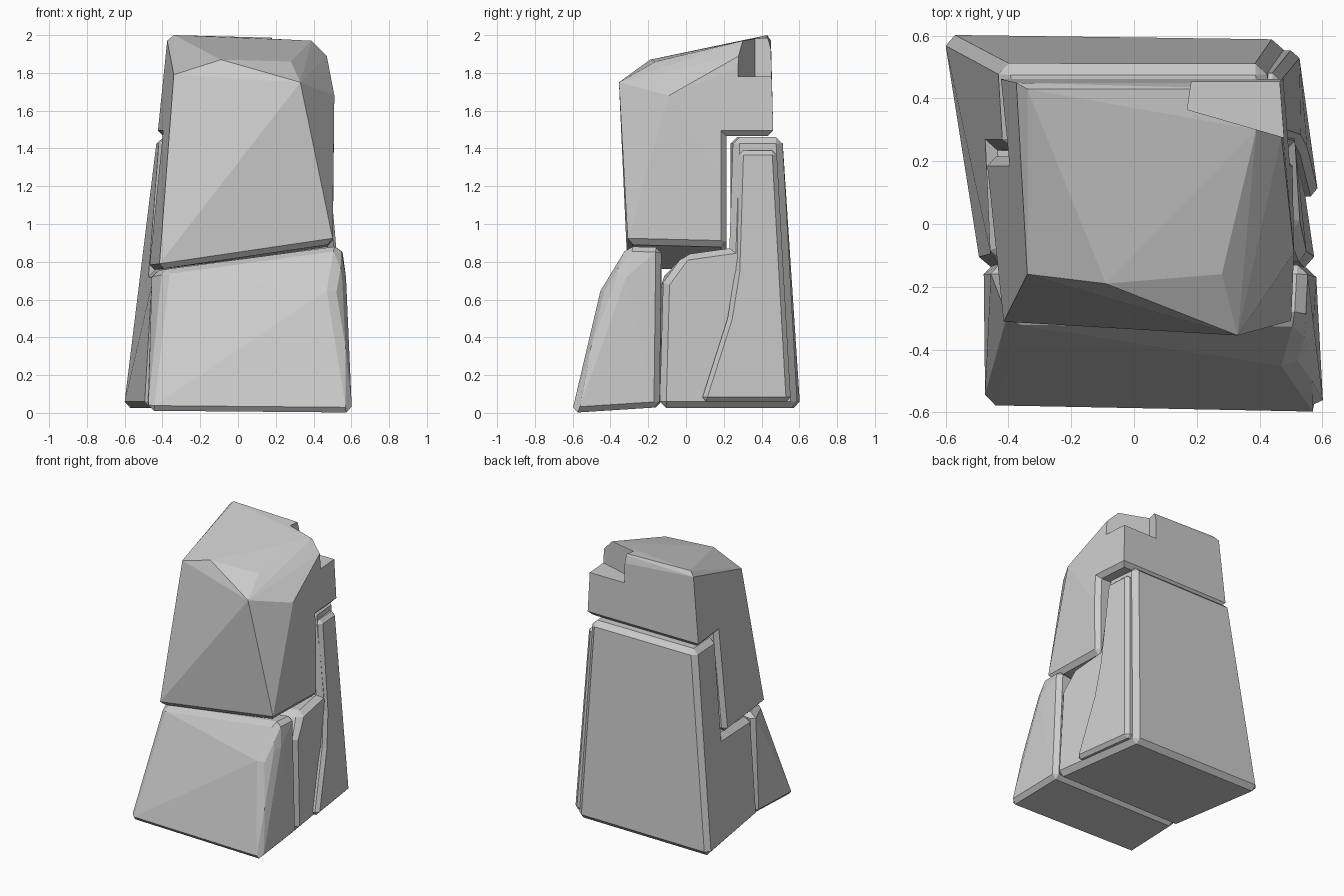
import bpy, bmesh

if "Cube" in bpy.data.objects:
    bpy.data.objects.remove(bpy.data.objects["Cube"])


def finish(bm, name, width, z_limit=9.0):
    """Chamfer the sharp convex edges and make the object."""
    bmesh.ops.recalc_face_normals(bm, faces=bm.faces)
    edges = [e for e in bm.edges if len(e.link_faces) == 2 and e.is_convex
             and e.calc_face_angle(0) > 0.6
             and max(v.co.z for v in e.verts) < z_limit]
    if width:
        bmesh.ops.bevel(bm, geom=edges, offset=width, offset_type='OFFSET',
                        segments=1, profile=0.5, affect='EDGES', clamp_overlap=True)
    me = bpy.data.meshes.new(name)
    bm.to_mesh(me)
    bm.free()
    ob = bpy.data.objects.new(name, me)
    bpy.context.collection.objects.link(ob)
    return ob


def hull(points):
    bm = bmesh.new()
    verts = [bm.verts.new(p) for p in points]
    res = bmesh.ops.convex_hull(bm, input=verts)
    junk = set(res['geom_interior'] + res['geom_unused'])
    bmesh.ops.delete(bm, geom=[g for g in junk if isinstance(g, bmesh.types.BMVert)],
                     context='VERTS')
    bmesh.ops.dissolve_limit(bm, angle_limit=0.03, verts=bm.verts, edges=bm.edges)
    return bm


def loft(left, right):
    """Bridge a left and a right side profile into a closed block."""
    bm = bmesh.new()
    a = [bm.verts.new(p) for p in left]
    b = [bm.verts.new(p) for p in right]
    bm.faces.new(a)
    bm.faces.new(b[::-1])
    n = len(a)
    for i in range(n):
        j = (i + 1) % n
        bm.faces.new((a[i], b[i], b[j], a[j]))
    return bm


def cut(ob, cutter_bm):
    """Subtract a cutter and bake the result."""
    cutter = finish(cutter_bm, "cutter", 0)
    mod = ob.modifiers.new("cut", 'BOOLEAN')
    mod.object, mod.operation, mod.solver = cutter, 'DIFFERENCE', 'EXACT'
    dg = bpy.context.evaluated_depsgraph_get()
    me = bpy.data.meshes.new_from_object(ob.evaluated_get(dg))
    ob.modifiers.clear()
    ob.data = me
    bpy.data.objects.remove(cutter)


def prism(outline, z0, z1):
    return hull([(x, y, z) for x, y in outline for z in (z0, z1)])


# front stone, with sloping face and chipped right corner
finish(hull([(-0.475, -0.585, 0.01), (0.605, -0.605, 0), (0.58, -0.14, 0.03), (-0.48, -0.13, 0.03),
             (-0.39, -0.31, 0.76), (0.54, -0.31, 0.885), (0.50, -0.455, 0.65),
             (0.575, -0.35, 0.71), (-0.46, -0.13, 0.75), (0.55, -0.13, 0.88)]),
       "front_stone", 0.03)

# rear stone: low step in front, tall slab behind
finish(loft(
    [(-0.49, -0.14, 0.025), (-0.46, -0.13, 0.68), (-0.455, -0.11, 0.755), (-0.47, 0.235, 0.755),
     (-0.415, 0.235, 1.46), (-0.43, 0.51, 1.46), (-0.61, 0.605, 0.025)],
    [(0.58, -0.14, 0.025), (0.56, -0.12, 0.69), (0.52, -0.01, 0.84), (0.51, 0.23, 0.875),
     (0.44, 0.25, 1.46), (0.42, 0.51, 1.46), (0.475, 0.59, 0.025)]),
    "rear_stone", 0.035)

# raised panel on the right of the rear stone
side = [(0.59, 0.08, 0.06), (0.555, 0.22, 0.50), (0.535, 0.26, 0.75), (0.475, 0.28, 1.39),
        (0.465, 0.48, 1.39), (0.525, 0.555, 0.06)]
finish(loft([(x - 0.12, y, z) for x, y, z in side], side), "side_panel", 0.025)

# upper stone: faceted hull, undercut at the back to sit over the slab
upper = finish(hull([
    (-0.42, -0.315, 0.76), (0.505, -0.31, 0.895), (0.50, 0.48, 0.875), (-0.50, 0.48, 0.75),
    (-0.34, -0.16, 1.79), (-0.16, -0.22, 1.75), (0.33, -0.355, 1.75), (0.51, -0.09, 1.68),
    (-0.09, -0.19, 1.87), (0.28, -0.16, 1.86), (-0.34, 0.43, 2.0), (-0.375, 0.45, 1.97),
    (0.39, 0.30, 1.97), (0.40, 0.43, 1.98), (0.47, 0.28, 1.89), (0.46, 0.45, 1.90)]),
    "upper_stone", 0)
cut(upper, prism([(-1, 0.215), (1, 0.215), (1, 1), (-1, 1)], 0.3, 1.465))

# chamfer its lower edges, then notch the rear right top corner
bm = bmesh.new()
bm.from_mesh(upper.data)
bpy.data.objects.remove(upper)
bmesh.ops.dissolve_limit(bm, angle_limit=0.03, verts=bm.verts, edges=bm.edges)
upper = finish(bm, "upper_stone", 0.03, 1.6)
cut(upper, prism([(0.17, 0.365), (0.60, 0.24), (0.60, 0.7), (0.22, 0.7)], 1.78, 2.3))
